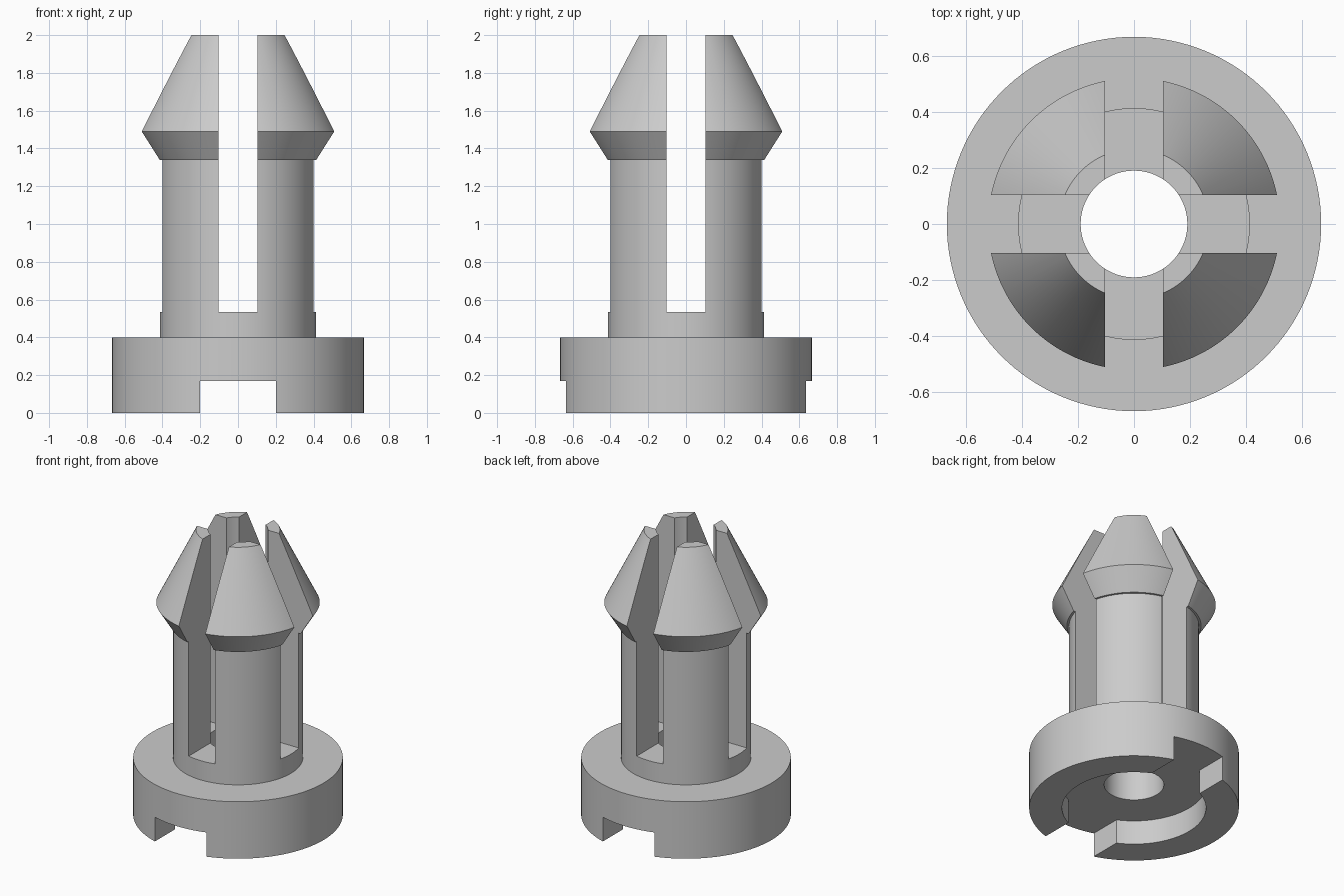
import bpy
import bmesh
import math
from mathutils import Matrix, Vector

cube = bpy.data.objects.get("Cube")
if cube:
    bpy.data.objects.remove(cube, do_unlink=True)

SEGMENTS = 128
BORE, STEM, FLANGE = 0.19, 0.413, 0.667
FLANGE_TOP, COLLAR_TOP, RECESS = 0.40, 0.535, 0.17
SLIT, NOTCH = 0.205, 0.40

grey = bpy.data.materials.new("light grey plastic")
grey.use_nodes = True
colour = (0.6, 0.6, 0.6, 1)
grey.diffuse_color = colour
grey.node_tree.nodes["Principled BSDF"].inputs["Base Color"].default_value = colour


def finish(name, bm):
    mesh = bpy.data.meshes.new(name)
    bmesh.ops.recalc_face_normals(bm, faces=bm.faces)
    bm.to_mesh(mesh)
    bm.free()
    mesh.materials.append(grey)
    obj = bpy.data.objects.new(name, mesh)
    bpy.context.collection.objects.link(obj)
    return obj


def revolve(name, profile):
    """Turn a closed (radius, height) outline around z."""
    bm = bmesh.new()
    verts = [bm.verts.new((r, 0, z)) for r, z in profile]
    edges = [bm.edges.new((v, verts[i - 1])) for i, v in enumerate(verts)]
    bmesh.ops.spin(bm, geom=verts + edges, cent=(0, 0, 0), axis=(0, 0, 1),
                   angle=math.tau, steps=SEGMENTS)
    bmesh.ops.remove_doubles(bm, verts=bm.verts, dist=0.0001)
    return finish(name, bm)


def cut_box(target, size, centre):
    bm = bmesh.new()
    bmesh.ops.create_cube(bm, size=1, matrix=Matrix.LocRotScale(Vector(centre), None, Vector(size)))
    cutter = finish("cutter", bm)
    cutter.hide_render = True
    mod = target.modifiers.new("cut", "BOOLEAN")
    mod.operation = "DIFFERENCE"
    mod.solver = "EXACT"
    mod.object = cutter
    bpy.context.view_layer.objects.active = target
    bpy.ops.object.modifier_apply(modifier=mod.name)
    bpy.data.objects.remove(cutter, do_unlink=True)


# Turned body: recessed flange, hollow stem and barbed tip
fastener = revolve("split_snap_fastener", [
    (0.458, 0), (FLANGE, 0), (FLANGE, FLANGE_TOP), (STEM, FLANGE_TOP),
    (STEM, 1.34), (0.427, 1.34), (0.52, 1.49), (0.267, 2),
    (BORE, 2), (BORE, RECESS), (0.458, RECESS)])

# Crossed slits split the stem into four prongs
slit_centre = (0, 0, COLLAR_TOP + 1)
cut_box(fastener, (SLIT, 2, 2), slit_centre)
cut_box(fastener, (2, SLIT, 2), slit_centre)

# Notch across the underside of the flange, from front to back
cut_box(fastener, (NOTCH, 2, 2), (0, 0, RECESS - 1))

# Smooth round walls with crisp edges
bpy.ops.object.select_all(action="DESELECT")
fastener.select_set(True)
bpy.context.view_layer.objects.active = fastener
bpy.ops.object.shade_smooth_by_angle(angle=math.radians(20))
